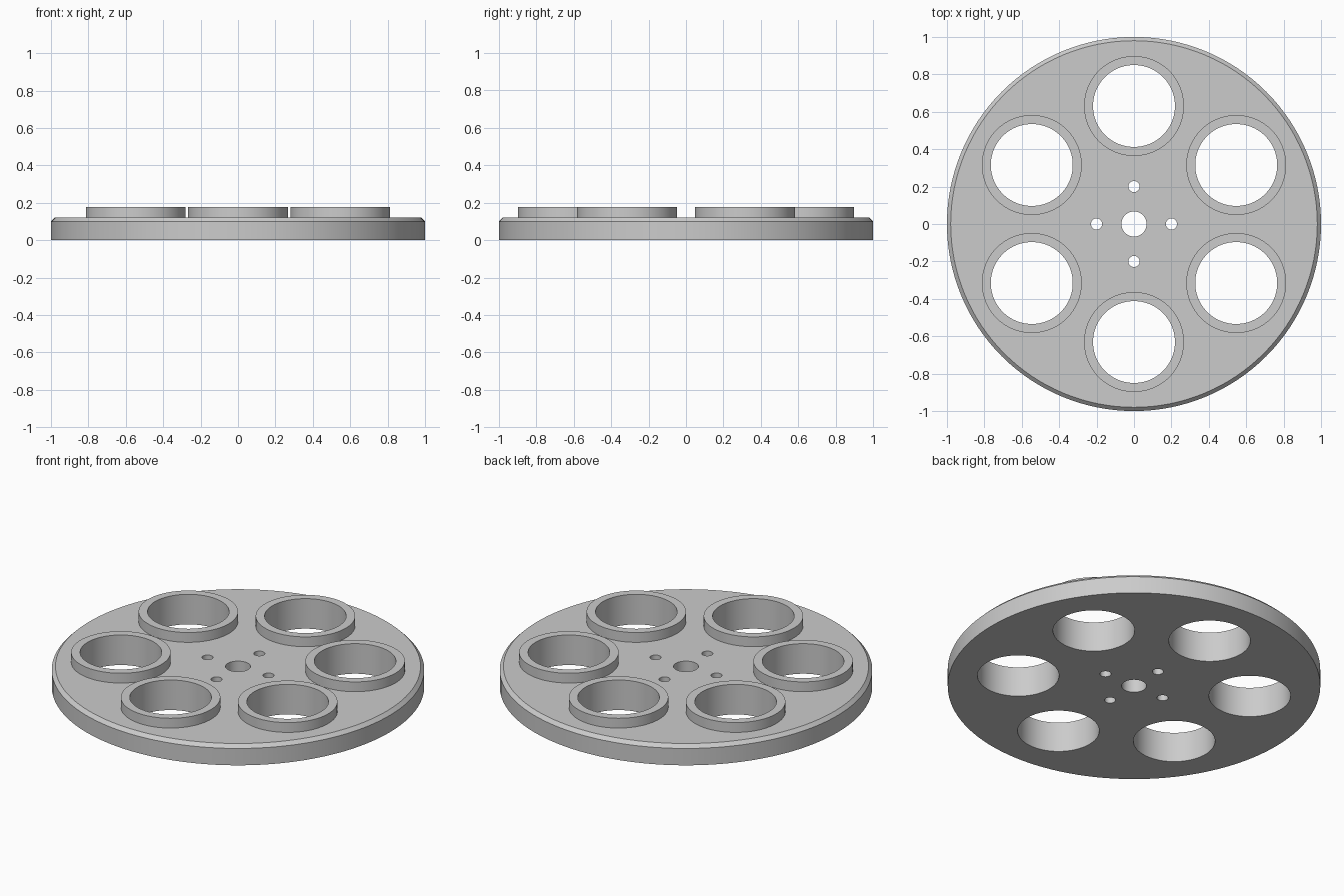
import bpy, bmesh, math
from mathutils import Matrix

cube = bpy.data.objects.get("Cube")
if cube:
    bpy.data.objects.remove(cube, do_unlink=True)

PLATE_TOP, BOSS_TOP, CHAMFER = 0.12, 0.178, 0.02
STATION_RADIUS, BOSS_RADIUS, BORE_RADIUS = 0.631, 0.267, 0.219

grey = bpy.data.materials.new("light grey")
grey.use_nodes = True
grey.diffuse_color = (0.6, 0.6, 0.6, 1)
grey.node_tree.nodes["Principled BSDF"].inputs["Base Color"].default_value = grey.diffuse_color


def ring_points(count, radius, start=0.0):
    """Evenly spaced positions around the axis."""
    return [(radius * math.cos(start + math.tau * i / count),
             radius * math.sin(start + math.tau * i / count)) for i in range(count)]


def cylinders(name, items, bottom, top):
    """One object holding upright cylinders given as (x, y, radius, sides)."""
    bm = bmesh.new()
    for x, y, radius, sides in items:
        bmesh.ops.create_cone(bm, cap_ends=True, segments=sides, radius1=radius,
                              radius2=radius, depth=top - bottom,
                              matrix=Matrix.Translation((x, y, (top + bottom) / 2)))
    mesh = bpy.data.meshes.new(name)
    bm.to_mesh(mesh)
    bm.free()
    mesh.materials.append(grey)
    obj = bpy.data.objects.new(name, mesh)
    bpy.context.collection.objects.link(obj)
    return obj


def combine(target, tool, operation):
    """Apply a boolean and remove the helper."""
    tool.hide_render = True
    mod = target.modifiers.new(operation.lower(), 'BOOLEAN')
    mod.operation, mod.solver, mod.object = operation, 'EXACT', tool
    bpy.context.view_layer.objects.active = target
    bpy.ops.object.modifier_apply(modifier=mod.name)
    bpy.data.objects.remove(tool, do_unlink=True)


# Round plate with a chamfered upper rim
plate = cylinders("wheel_plate", [(0, 0, 1, 128)], 0, PLATE_TOP)
bm = bmesh.new()
bm.from_mesh(plate.data)
rim = [e for e in bm.edges if all(v.co.z > PLATE_TOP - 0.001 for v in e.verts)]
bmesh.ops.bevel(bm, geom=rim, offset=CHAMFER, segments=1, affect='EDGES')
bm.to_mesh(plate.data)
bm.free()

# Six raised collars
stations = ring_points(6, STATION_RADIUS, math.pi / 2)
collars = cylinders("collars", [(x, y, BOSS_RADIUS, 96) for x, y in stations],
                    PLATE_TOP / 2, BOSS_TOP)
combine(plate, collars, 'UNION')

# Through holes: six bores, the axle hole and four bolt holes
holes = [(x, y, BORE_RADIUS, 96) for x, y in stations]
holes.append((0, 0, 0.067, 48))
holes += [(x, y, 0.03, 32) for x, y in ring_points(4, 0.2)]
combine(plate, cylinders("hole_cutters", holes, -0.1, 0.3), 'DIFFERENCE')

# Smooth walls with crisp edges
bpy.ops.object.select_all(action='DESELECT')
plate.select_set(True)
bpy.context.view_layer.objects.active = plate
bpy.ops.object.shade_smooth_by_angle(angle=math.radians(30))
